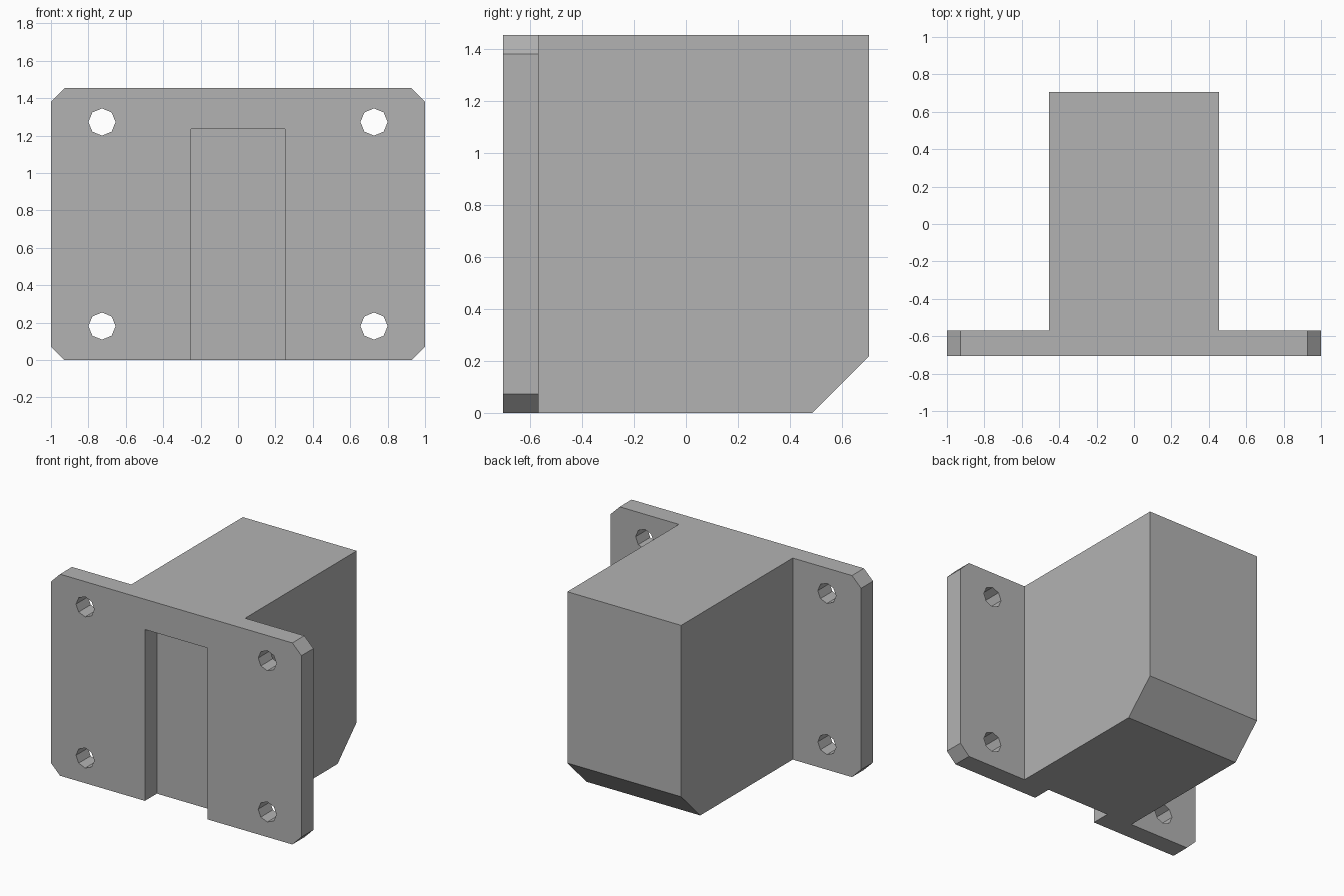
import bpy
import bmesh
from math import pi
from mathutils import Matrix

U = 1 / 11                       # design module
W, H, D = 22 * U, 16 * U, 15.5 * U
T = 1.5 * U                      # flange thickness
FRONT = -D / 2

if "Cube" in bpy.data.objects:
    bpy.data.objects.remove(bpy.data.objects["Cube"], do_unlink=True)

grey = bpy.data.materials.new("plain grey")
grey.use_nodes = True
COLOUR = (0.45, 0.45, 0.45, 1)
grey.diffuse_color = COLOUR
grey.node_tree.nodes["Principled BSDF"].inputs["Base Color"].default_value = COLOUR


def make_object(name, bm):
    bmesh.ops.recalc_face_normals(bm, faces=bm.faces)
    mesh = bpy.data.meshes.new(name)
    bm.to_mesh(mesh)
    bm.free()
    mesh.materials.append(grey)
    obj = bpy.data.objects.new(name, mesh)
    bpy.context.collection.objects.link(obj)
    return obj


def prism(name, profile, direction):
    """Extrude a closed 3D outline along a direction."""
    bm = bmesh.new()
    face = bm.faces.new([bm.verts.new(p) for p in profile])
    out = bmesh.ops.extrude_face_region(bm, geom=[face])
    verts = [g for g in out["geom"] if isinstance(g, bmesh.types.BMVert)]
    bmesh.ops.translate(bm, verts=verts, vec=direction)
    return make_object(name, bm)


def combine(target, tool, operation):
    mod = target.modifiers.new(tool.name, "BOOLEAN")
    mod.operation, mod.object, mod.solver = operation, tool, "EXACT"
    bpy.context.view_layer.objects.active = target
    bpy.ops.object.modifier_apply(modifier=mod.name)
    bpy.data.objects.remove(tool, do_unlink=True)


# Mounting flange with clipped corners
c, w = 0.8 * U, W / 2
outline = [(-w + c, 0), (w - c, 0), (w, c), (w, H - c),
           (w - c, H), (-w + c, H), (-w, H - c), (-w, c)]
body = prism("mounting_bracket", [(x, FRONT, z) for x, z in outline], (0, T, 0))

# Rear block with a bevelled lower back edge, sunk into the flange
b, back, start = 2.4 * U, D / 2, FRONT + T / 2
side = [(start, 0), (back - b, 0), (back, b), (back, H), (start, H)]
block = prism("rear_block", [(-5 * U, y, z) for y, z in side], (10 * U, 0, 0))
combine(body, block, "UNION")

# Front slot, open at the bottom, as deep as the flange
s, top = 2.75 * U, 13.6 * U
slot = [(-s, -U), (s, -U), (s, top), (-s, top)]
cutter = prism("slot_cutter", [(x, FRONT - U, z) for x, z in slot], (0, U + T, 0))
combine(body, cutter, "DIFFERENCE")

# Four octagonal screw holes
for x in (-8 * U, 8 * U):
    for z in (2 * U, 14 * U):
        bm = bmesh.new()
        bmesh.ops.create_cone(bm, cap_ends=True, segments=8, radius1=0.8 * U,
                              radius2=0.8 * U, depth=4 * T)
        place = Matrix.Translation((x, FRONT + T / 2, z)) @ Matrix.Rotation(pi / 2, 4, "X")
        bm.transform(place)
        combine(body, make_object("hole_cutter", bm), "DIFFERENCE")

# Merge coplanar faces and keep everything flat
bm = bmesh.new()
bm.from_mesh(body.data)
bmesh.ops.remove_doubles(bm, verts=bm.verts, dist=0.0001)
bmesh.ops.dissolve_limit(bm, angle_limit=0.01, verts=bm.verts, edges=bm.edges)
for f in bm.faces:
    f.smooth = False
    f.material_index = 0
bm.to_mesh(body.data)
bm.free()
